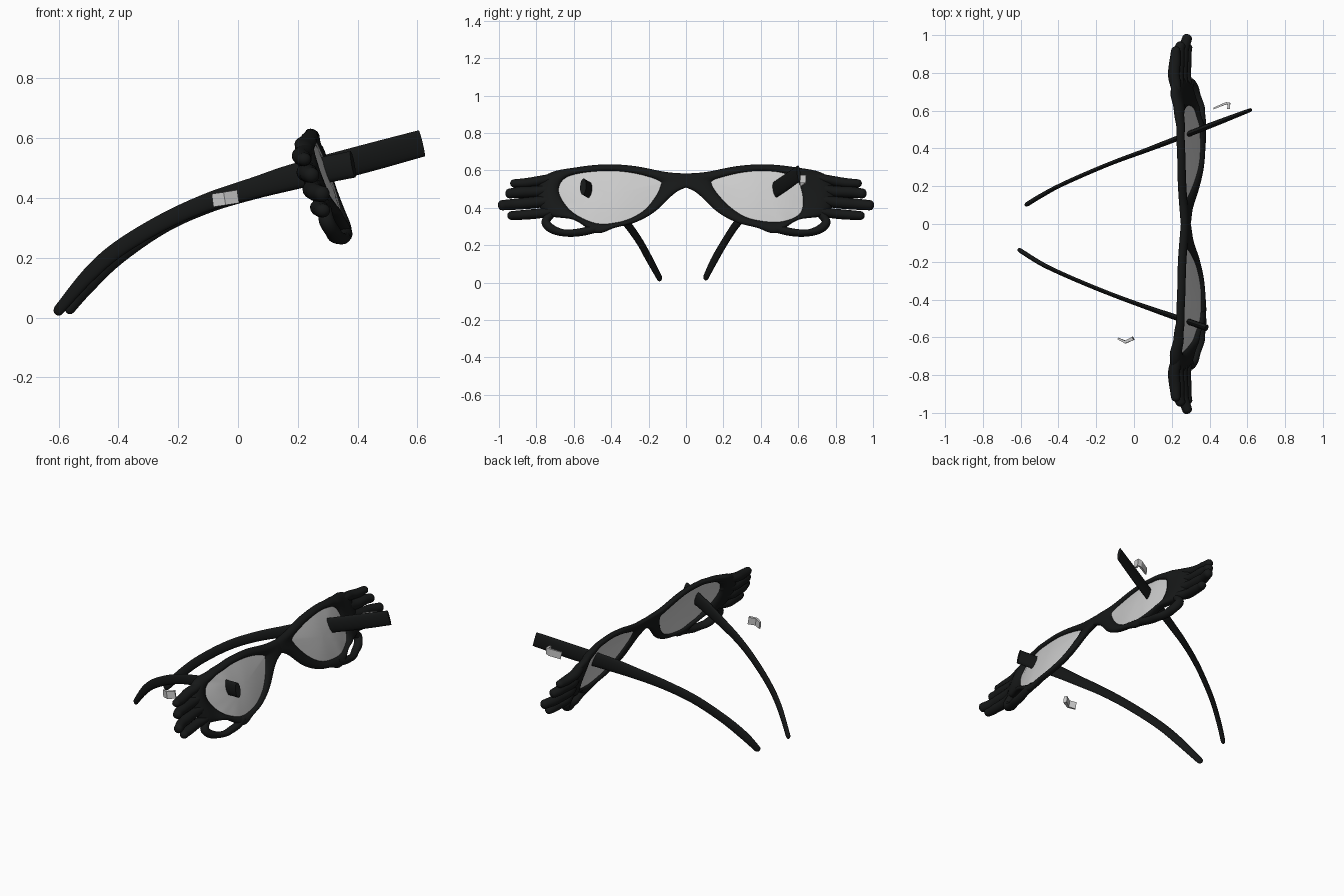
import bpy, bmesh, math
from mathutils import Vector

if "Cube" in bpy.data.objects:
    bpy.data.objects.remove(bpy.data.objects["Cube"])

black = bpy.data.materials.new("black_plastic")
black.diffuse_color = (0.008, 0.009, 0.009, 1)
black.use_nodes = True
black.node_tree.nodes["Principled BSDF"].inputs["Base Color"].default_value = black.diffuse_color


def spline(pts, steps, closed=False):
    # Catmull-Rom through points of any dimension
    n, out = len(pts), []
    get = lambda i: Vector(pts[i % n] if closed else pts[min(max(i, 0), n - 1)])
    for i in range(n if closed else n - 1):
        p0, p1, p2, p3 = (get(i + k) for k in (-1, 0, 1, 2))
        for s in range(steps):
            t = s / steps
            out.append(p1 + (p2 - p0) * (t / 2) + (2 * p0 - 5 * p1 + 4 * p2 - p3) * (t * t / 2)
                       + (3 * p1 - p0 - 3 * p2 + p3) * (t ** 3 / 2))
    if not closed:
        out.append(get(n - 1))
    return out


BASE = [(0, .255), (.15, .25), (.35, .255), (.5, .25), (.6, .235), (.7, .21), (.8, .19), (.9, .195), (1.02, .222)]


def face_x(y, z):
    # depth of the curved, tilted front at a given place
    y = abs(y)
    for (a, u), (b, v) in zip(BASE, BASE[1:]):
        if y <= b:
            t = (y - a) / (b - a)
            t = t * t * (3 - 2 * t)
            return u + (v - u) * t + .35 * (.6 - z)
    return BASE[-1][1] + .35 * (.6 - z)


def make(name, rings, mat=black, closed=False, smooth=True):
    # skin a list of equal rings
    bm = bmesh.new()
    vs = [[bm.verts.new(p) for p in r] for r in rings]
    n = len(vs[0])
    for i in range(len(vs) if closed else len(vs) - 1):
        a, b = vs[i], vs[(i + 1) % len(vs)]
        for j in range(n):
            bm.faces.new((a[j], a[(j + 1) % n], b[(j + 1) % n], b[j]))
    if not closed:
        bm.faces.new(vs[0])
        bm.faces.new(vs[-1])
    bmesh.ops.recalc_face_normals(bm, faces=bm.faces)
    me = bpy.data.meshes.new(name)
    bm.to_mesh(me)
    bm.free()
    ob = bpy.data.objects.new(name, me)
    bpy.context.collection.objects.link(ob)
    if mat:
        me.materials.append(mat)
    if smooth:
        bpy.ops.object.select_all(action='DESELECT')
        ob.select_set(True)
        bpy.context.view_layer.objects.active = ob
        bpy.ops.object.shade_smooth_by_angle(angle=math.radians(50))
    return ob


def sweep(name, path, n=16, round_start=True, round_end=True, phase=0, **kw):
    # path rows: x, y, z, half height, half thickness
    rows = [(Vector(p[:3]), p[3], p[4]) for p in path]
    tang = [(rows[min(i + 1, len(rows) - 1)][0] - rows[max(i - 1, 0)][0]).normalized() for i in range(len(rows))]
    rows = [(c, h, w, t) for (c, h, w), t in zip(rows, tang)]
    caps = [math.radians(a) for a in (25, 50, 68, 82)]

    def cap(row, sign):
        c, h, w, t = row
        return [(c + t * sign * min(h, .02) * math.sin(a), h * math.cos(a), w * math.cos(a), t) for a in caps]
    full = (cap(rows[0], -1)[::-1] if round_start else []) + rows + (cap(rows[-1], 1) if round_end else [])
    rings = []
    for c, h, w, t in full:
        side = t.cross(Vector((0, 0, 1))).normalized()
        up = side.cross(t)
        ang = [phase + 2 * math.pi * k / n for k in range(n)]
        rings.append([c + up * h * math.sin(a) + side * w * math.cos(a) for a in ang])
    return make(name, rings, **kw)


# rim outline and the two lens openings, as (y, z)
OUTER = [(-.06, .575), (.1, .59), (.27, .622), (.42, .632), (.58, .617), (.74, .58), (.8, .48), (.75, .365),
         (.6, .335), (.48, .265), (.38, .293), (.27, .322), (.165, .38), (.05, .485), (-.06, .53)]
LENS = {1: [(.145, .545), (.2, .565), (.3, .588), (.41, .597), (.52, .585), (.59, .55), (.622, .47), (.62, .39),
            (.58, .348), (.5, .325), (.4, .33), (.31, .355), (.23, .41), (.165, .48), (.14, .525)],
        -1: [(.14, .54), (.2, .565), (.3, .588), (.42, .597), (.56, .585), (.65, .555), (.68, .49), (.64, .41),
             (.57, .352), (.47, .315), (.38, .32), (.3, .342), (.22, .39), (.16, .465), (.137, .52)]}
# hand fingers as rows of y, z, half height, half depth
FINGERS = [
    [(.66, .57, .02, .02), (.75, .55, .026, .03), (.85, .533, .026, .03), (.92, .53, .022, .024)],
    [(.7, .505, .025, .02), (.79, .487, .03, .034), (.88, .483, .03, .032), (.945, .476, .026, .026)],
    [(.69, .445, .025, .02), (.79, .43, .031, .034), (.9, .42, .03, .03), (.985, .413, .027, .026)],
    [(.68, .385, .02, .02), (.78, .37, .026, .03), (.87, .362, .026, .028), (.935, .358, .023, .024)]]
THUMB = [(.46, .295, .022, .02), (.56, .27, .021, .024), (.65, .265, .018, .026), (.72, .288, .023, .026),
         (.75, .325, .023, .026), (.72, .365, .02, .022)]

for s, label in ((1, "right"), (-1, "left")):
    inner = spline(LENS[s], 6, True)
    outer = spline(OUTER, 6, True)

    # rim with an elliptical section spanning opening to outline
    rings = []
    for a, b in zip(inner, outer):
        mid, half = (a + b) / 2, (b - a) / 2
        depth = .021 + .01 * min(max((mid.x - .5) / .2, 0), 1)
        ring = []
        for k in range(16):
            t = 2 * math.pi * k / 16
            p = mid + half * math.cos(t)
            ring.append((face_x(p.x, p.y) + depth * math.sin(t), s * p.x, p.y))
        rings.append(ring)
    make(label + "_rim", rings, closed=True)

    # lens as a gently bulged thin sheet
    centre = sum(inner, Vector((0, 0))) / len(inner)
    sheet = []
    for k in (1.03, .8, .55, .3, .05):
        ring = []
        for p in inner:
            q = centre + (p - centre) * k
            ring.append((face_x(q.x, q.y) + .01 * (1 - k * k) + .003, s * q.x, q.y))
        sheet.append(ring)
    back = [[(x - .006, y, z) for x, y, z in r] for r in sheet]
    make(label + "_lens", sheet[::-1] + back, mat=None)

    # fingers and thumb
    for i, f in enumerate(FINGERS + [THUMB]):
        rows = [(face_x(y, z), s * y, z, h, d) for y, z, h, d in spline(f, 6)]
        name = "_thumb" if i == 4 else "_finger_%d" % (i + 1)
        if i < 4:
            sweep(label + name, rows)
        else:
            # the thumb bends round, so its section follows the front surface
            rings = []
            for j, (x, y, z, h, d) in enumerate(rows):
                p, q = Vector(rows[max(j - 1, 0)][:3]), Vector(rows[min(j + 1, len(rows) - 1)][:3])
                t = (q - p).normalized()
                out = Vector((1, 0, .35)).normalized()
                side = out.cross(t).normalized()
                rings.append([Vector((x, y, z)) + side * h * math.cos(2 * math.pi * k / 16)
                              + out * d * math.sin(2 * math.pi * k / 16) for k in range(16)])
            make(label + name, rings)

# temple arms
ARM_R = [(-.562, .107, .03, .019, .012), (-.5, .145, .108, .026, .012), (-.4, .2, .205, .027, .011),
         (-.25, .268, .31, .028, .011), (-.1, .33, .38, .03, .011), (.05, .385, .43, .035, .012),
         (.2, .442, .474, .043, .014), (.4, .52, .525, .047, .015), (.615, .603, .583, .045, .01)]
ARM_L = [(-.6, -.142, .025, .019, .012), (-.5, -.205, .142, .026, .012), (-.4, -.255, .23, .027, .011),
         (-.25, -.32, .32, .028, .011), (-.1, -.38, .387, .03, .011), (.05, -.435, .433, .035, .012),
         (.2, -.487, .475, .043, .015), (.385, -.55, .513, .045, .017)]
sweep("right_arm", spline(ARM_R, 6), round_end=False)
sweep("left_arm", spline(ARM_L, 6), round_end=False)

# small bent hinge plates
plate = dict(n=4, phase=math.pi / 4, round_start=False, round_end=False, mat=None, smooth=False)
sweep("left_hinge", [(-.083, -.607, .392, .031, .007), (-.045, -.625, .398, .031, .01),
                     (-.004, -.605, .405, .031, .014)], **plate)
sweep("right_hinge", [(.425, .613, .535, .031, .006), (.485, .638, .55, .031, .008),
                      (.503, .638, .554, .031, .01), (.5, .61, .553, .031, .01)], **plate)
